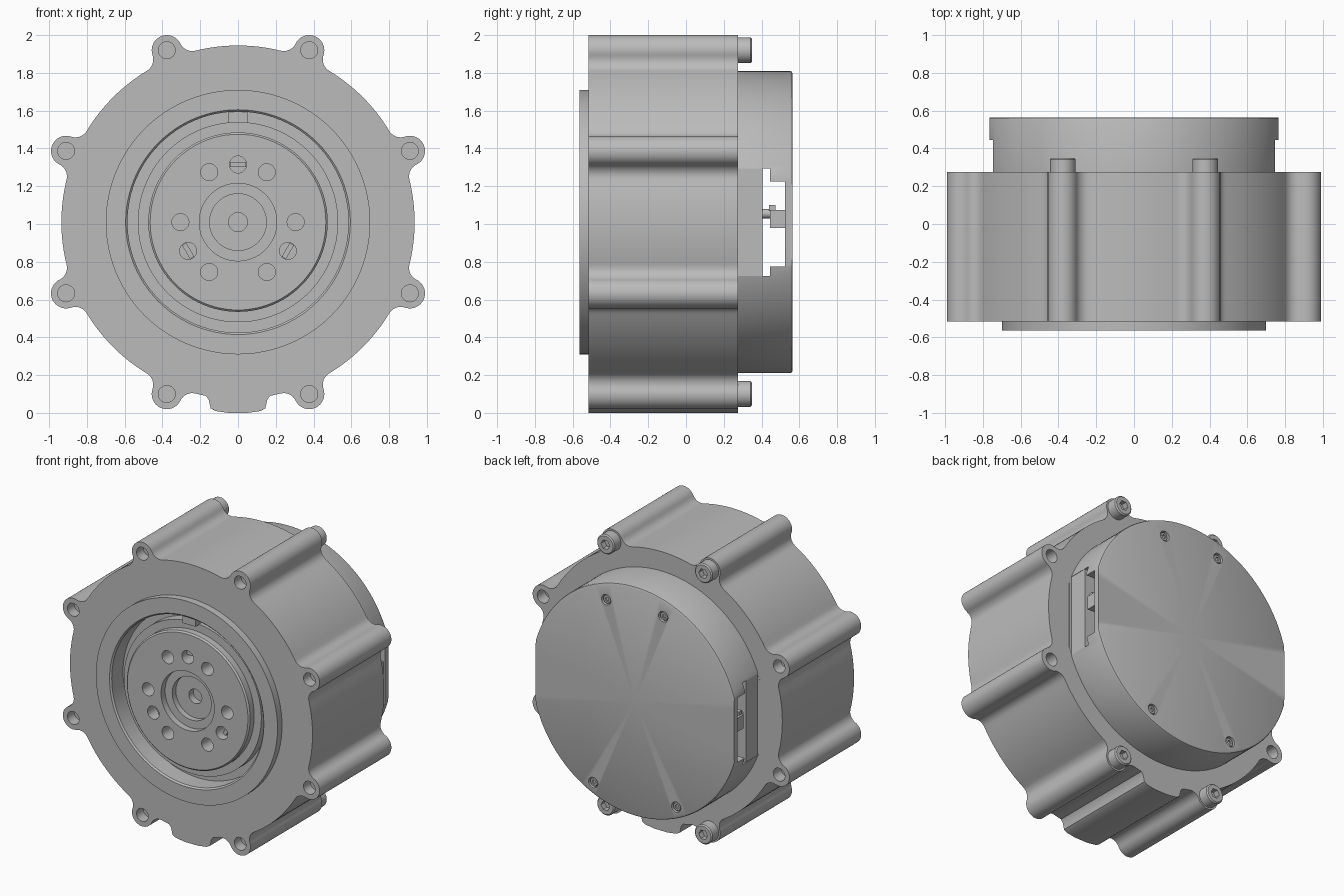
import bpy, bmesh
from math import pi, sin, cos, acos, atan2, radians
from mathutils import Matrix, Vector

if "Cube" in bpy.data.objects:
    bpy.data.objects.remove(bpy.data.objects["Cube"])

CZ = 1.01  # height of the main axis
metal = bpy.data.materials.new("plain grey")
metal.use_nodes = True
grey = (0.5, 0.5, 0.5, 1)
metal.diffuse_color = grey
metal.node_tree.nodes["Principled BSDF"].inputs["Base Color"].default_value = grey


def add(name, data, x=0, z=0):
    ob = bpy.data.objects.new(name, data)
    ob.location = (x, 0, CZ + z)
    bpy.context.collection.objects.link(ob)
    return ob


def from_bmesh(name, bm, x=0, z=0):
    bmesh.ops.remove_doubles(bm, verts=bm.verts, dist=1e-5)
    bmesh.ops.recalc_face_normals(bm, faces=bm.faces)
    me = bpy.data.meshes.new(name)
    bm.to_mesh(me)
    bm.free()
    return add(name, me, x, z)


def lathe(name, profile, x=0, z=0, steps=96):
    """Turn a list of (radius, y) points around the y axis."""
    bm = bmesh.new()
    vs = [bm.verts.new((r, y, 0)) for r, y in profile]
    es = [bm.edges.new(p) for p in zip(vs, vs[1:])]
    bmesh.ops.spin(bm, geom=vs + es, axis=(0, 1, 0), cent=(0, 0, 0), steps=steps, angle=2 * pi)
    return from_bmesh(name, bm, x, z)


def rod(name, r, y0, y1, x=0, z=0, steps=32):
    return lathe(name, [(0, y0), (r, y0), (r, y1), (0, y1)], x, z, steps)


def box(name, x0, x1, y0, y1, z0, z1):
    bm = bmesh.new()
    bmesh.ops.create_cube(bm, size=1)
    size, mid = Vector((x1 - x0, y1 - y0, z1 - z0)), Vector((x0 + x1, y0 + y1, z0 + z1)) / 2
    bmesh.ops.transform(bm, matrix=Matrix.Translation(mid) @ Matrix.Diagonal(size).to_4x4(), verts=bm.verts)
    return from_bmesh(name, bm)


def evaluated(ob):
    dg = bpy.context.evaluated_depsgraph_get()
    return bpy.data.meshes.new_from_object(ob.evaluated_get(dg))


def cut(ob, cutters):
    for c in cutters:
        m = ob.modifiers.new("cut", "BOOLEAN")
        m.operation, m.solver, m.object = "DIFFERENCE", "EXACT", c
        me = evaluated(ob)
        ob.modifiers.clear()
        ob.data = me
        bpy.data.objects.remove(c)
    return ob


def plate(name, loops, y0, y1):
    """Extrude flat outlines; inner loops become holes."""
    cu = bpy.data.curves.new(name, "CURVE")
    cu.dimensions, cu.fill_mode, cu.extrude = "2D", "BOTH", (y1 - y0) / 2
    for pts in loops:
        sp = cu.splines.new("POLY")
        sp.points.add(len(pts) - 1)
        for p, (x, z) in zip(sp.points, pts):
            p.co = (x, z, 0, 1)
        sp.use_cyclic_u = True
    tmp = add("outline", cu)
    me = evaluated(tmp)
    bpy.data.objects.remove(tmp)
    me.transform(Matrix.Translation((0, (y0 + y1) / 2, 0)) @ Matrix.Rotation(pi / 2, 4, "X"))
    bm = bmesh.new()
    bm.from_mesh(me)
    return from_bmesh(name, bm)


def arc(cx, cz, r, a0, a1, n):
    return [(cx + r * cos(a0 + (a1 - a0) * i / n), cz + r * sin(a0 + (a1 - a0) * i / n)) for i in range(n + 1)]


def turn(pts, a):
    return [(x * cos(a) - z * sin(a), x * sin(a) + z * cos(a)) for x, z in pts]


# Housing outline: a circle with eight filleted bolt lugs and a foot
R, D, LUG, FIL = 0.935, 0.985, 0.08, 0.07
S = R + FIL
spread = acos((S * S + D * D - (LUG + FIL) ** 2) / (2 * S * D))
touch = atan2(S * sin(spread), D - S * cos(spread))
fillet = arc(S * cos(spread), -S * sin(spread), FIL, pi - spread, touch, 8)
lug = fillet + arc(D, 0, LUG, touch - pi, pi - touch, 20)[1:-1] + [(x, -z) for x, z in reversed(fillet)]
half_foot = [(0.05, -1.01), (0.12, -1.0), (0.145, -0.985), (0.155, -0.94), (0.17, -0.92)]
foot = [(-x, z) for x, z in reversed(half_foot)] + half_foot
angles = [radians(22.5 + 45 * k) for k in range(8)]
outline = []
for k, a in enumerate(angles):
    outline += turn(lug, a)
    rim = arc(0, 0, R, a + spread, a + pi / 4 - spread, 16)[1:-1]
    if k == 5:
        rim = [p for p in rim if p[0] < -0.19] + foot + [p for p in rim if p[0] > 0.19]
    outline += rim
lugs = [(D * cos(a), D * sin(a)) for a in angles]
holes = [arc(x, z, 0.045, 0, 2 * pi, 24)[:-1] for x, z in lugs]
bore = arc(0, 0, 0.62, 0, 2 * pi, 96)[:-1]
plate("housing", [outline, bore] + holes, -0.515, 0.275)
for x, z in lugs:
    rod("lug_thread", 0.046, -0.44, 0.19, x, z, 24)


def cap_screw(name, x, z, r, y0, y1):
    head = lathe(name, [(0, y0), (r, y0), (r, y1 - r * 0.12), (r * 0.88, y1), (0, y1)], x, z, 32)
    return cut(head, [rod("socket", r * 0.5, y1 - (y1 - y0) * 0.5, y1 + 0.1, x, z, 6)])


# Cap screws on the four upper and lower lugs
for x, z in lugs:
    if abs(z) > 0.5:
        cap_screw("cap_screw", x, z, 0.068, 0.27, 0.35)

# Raised front ring with a stepped bore
lathe("front_ring", [(0.625, -0.40), (0.70, -0.50), (0.70, -0.565), (0.595, -0.565),
                     (0.585, -0.555), (0.585, -0.40), (0.625, -0.40)])

# Output hub with a groove around it and a stepped centre
hub = lathe("output_hub", [(0, -0.42), (0.05, -0.42), (0.05, -0.47), (0.15, -0.47), (0.15, -0.51),
                           (0.205, -0.51), (0.205, -0.555), (0.465, -0.555), (0.475, -0.545),
                           (0.475, -0.50), (0.53, -0.50), (0.53, -0.43), (0.61, -0.43),
                           (0.61, -0.25), (0, -0.25)])
cutters = []
for k in range(12):
    a = radians(30 * k)
    if k % 4 == 1:
        h = radians(14)
        window = arc(0, 0, 0.36, -h * 0.85, h * 0.85, 8) + [(0.345, 0.345 * sin(h)), (0.25, 0.25 * sin(h))]
        window += arc(0, 0, 0.235, h * 0.8, -h * 0.8, 6) + [(0.25, -0.25 * sin(h)), (0.345, -0.345 * sin(h))]
        cutters.append(plate("window", [turn(window, a)], -0.46, -0.7))
    else:
        cutters.append(rod("bolt_hole", 0.045, -0.45, -0.7, 0.305 * cos(a), 0.305 * sin(a), 24))
cut(hub, cutters)

# Slim bars seen inside three of the hub holes
for deg in (90, 210, 330):
    bar = box("hub_hole_bar", -0.042, 0.042, -0.50, -0.44, 0.292, 0.318)
    bar.data.transform(Matrix.Rotation(radians(90 - deg), 4, "Y"))

# Index key in the groove
box("index_key", -0.05, 0.05, -0.54, -0.42, 0.525, 0.59)

# Hollow rear cover with flattened sides and a port on each side
cover = lathe("rear_cover", [(0, 0.255), (0.80, 0.255), (0.80, 0.55), (0.796, 0.56), (0.785, 0.565), (0, 0.565)], steps=128)
cutters = [box("flat", s * 0.765, s * 1.0, 0.2, 0.7, -1, 1) for s in (1, -1)]
cutters += [box("panel", s * 0.745, s * 1.0, 0.276, 0.42, -0.285, 0.285) for s in (1, -1)]
cutters += [rod("cavity", 0.72, 0.405, 0.525, steps=96),
            box("port", -1, 1, 0.405, 0.525, -0.235, 0.215),
            box("port_step", -1, 1, 0.405, 0.445, -0.285, 0.285)]
screws = [(s * x, z) for s in (1, -1) for x, z in ((0.22, 0.65), (0.32, -0.65))]
cutters += [rod("counterbore", 0.036, 0.54, 0.7, x, z, 24) for x, z in screws]
cut(cover, cutters)
for x, z in screws:
    cap_screw("cover_screw", x, z, 0.03, 0.535, 0.557)

# Tongue and pin inside each port
for s in (1, -1):
    box("port_tongue", s * 0.64, s * 0.755, 0.445, 0.545, -0.03, 0.065)
    box("port_lip", s * 0.68, s * 0.74, 0.44, 0.475, 0.06, 0.09)
    rod("port_pin", 0.025, 0.40, 0.45, s * 0.70, 0.045, 16)

# One colour and smooth shading with sharp edges everywhere
bpy.ops.object.select_all(action="DESELECT")
for ob in bpy.context.collection.objects:
    if ob.type == "MESH":
        ob.data.materials.clear()
        ob.data.materials.append(metal)
        ob.select_set(True)
        bpy.context.view_layer.objects.active = ob
bpy.ops.object.shade_smooth_by_angle(angle=radians(30))
